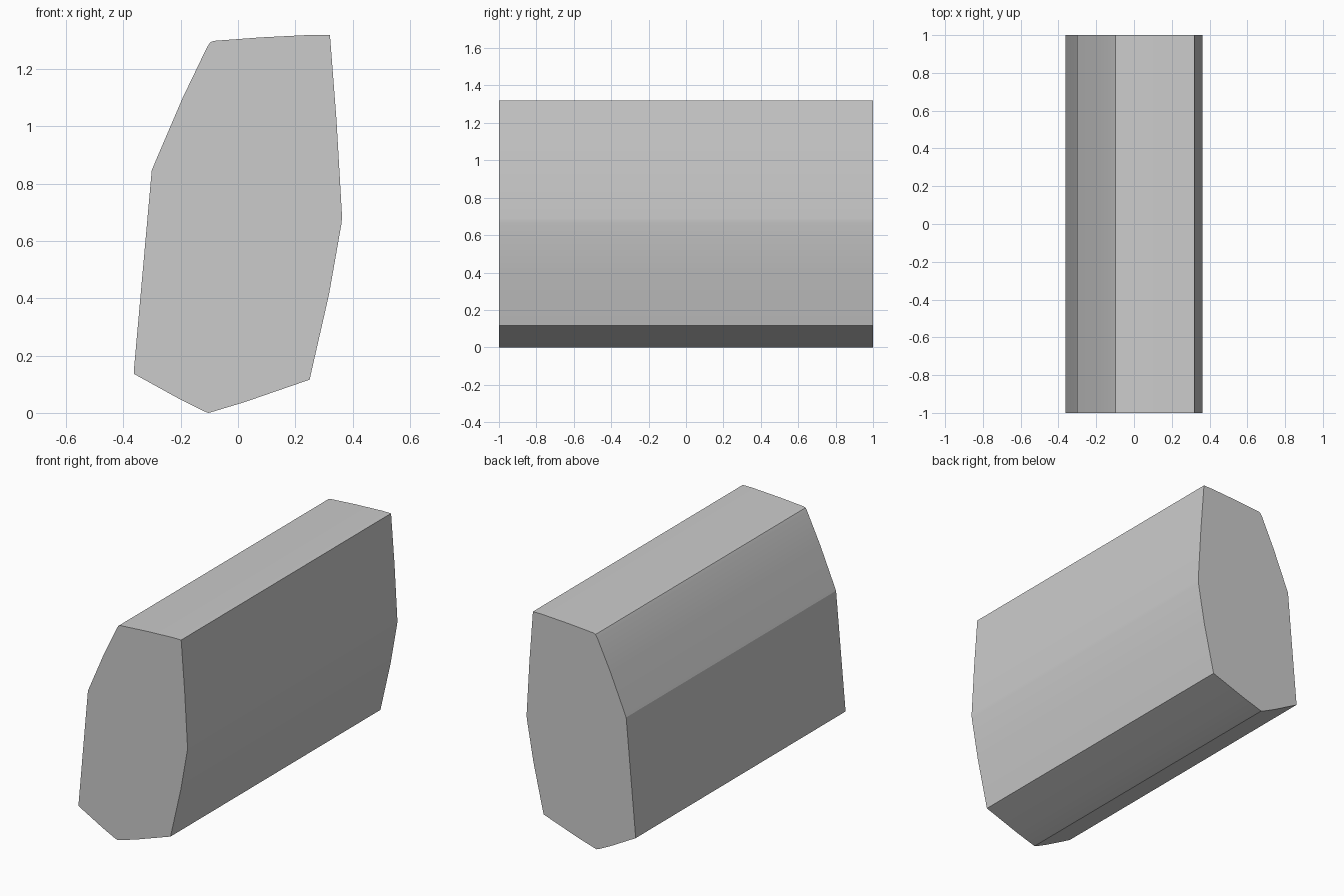
import bpy, bmesh, math

if "Cube" in bpy.data.objects:
    bpy.data.objects.remove(bpy.data.objects["Cube"])

# Faceted cross-section (x, z), anticlockwise seen from the front
profile = [
    (-0.12, 0.006), (-0.103, 0.0), (-0.085, 0.005), (0.024, 0.038), (0.25, 0.116),
    (0.318, 0.415), (0.362, 0.665), (0.363, 0.69), (0.344, 1.02), (0.321, 1.32),
    (0.26, 1.32), (0.08, 1.311), (-0.083, 1.299), (-0.097, 1.294), (-0.108, 1.277),
    (-0.195, 1.096), (-0.301, 0.848), (-0.363, 0.155), (-0.363, 0.136), (-0.2, 0.046),
]

# Solid bar: the cross-section swept along y
bm = bmesh.new()
end = bm.faces.new([bm.verts.new((x, -1, z)) for x, z in profile])
swept = bmesh.ops.extrude_face_region(bm, geom=[end], use_keep_orig=True)
verts = [g for g in swept["geom"] if isinstance(g, bmesh.types.BMVert)]
bmesh.ops.translate(bm, verts=verts, vec=(0, 2, 0))
bmesh.ops.recalc_face_normals(bm, faces=bm.faces)
mesh = bpy.data.meshes.new("faceted_bar")
bm.to_mesh(mesh)
bm.free()

bar = bpy.data.objects.new("faceted_bar", mesh)
bpy.context.collection.objects.link(bar)
bpy.context.view_layer.objects.active = bar
bar.select_set(True)
bpy.ops.object.shade_smooth_by_angle(angle=math.radians(15))
